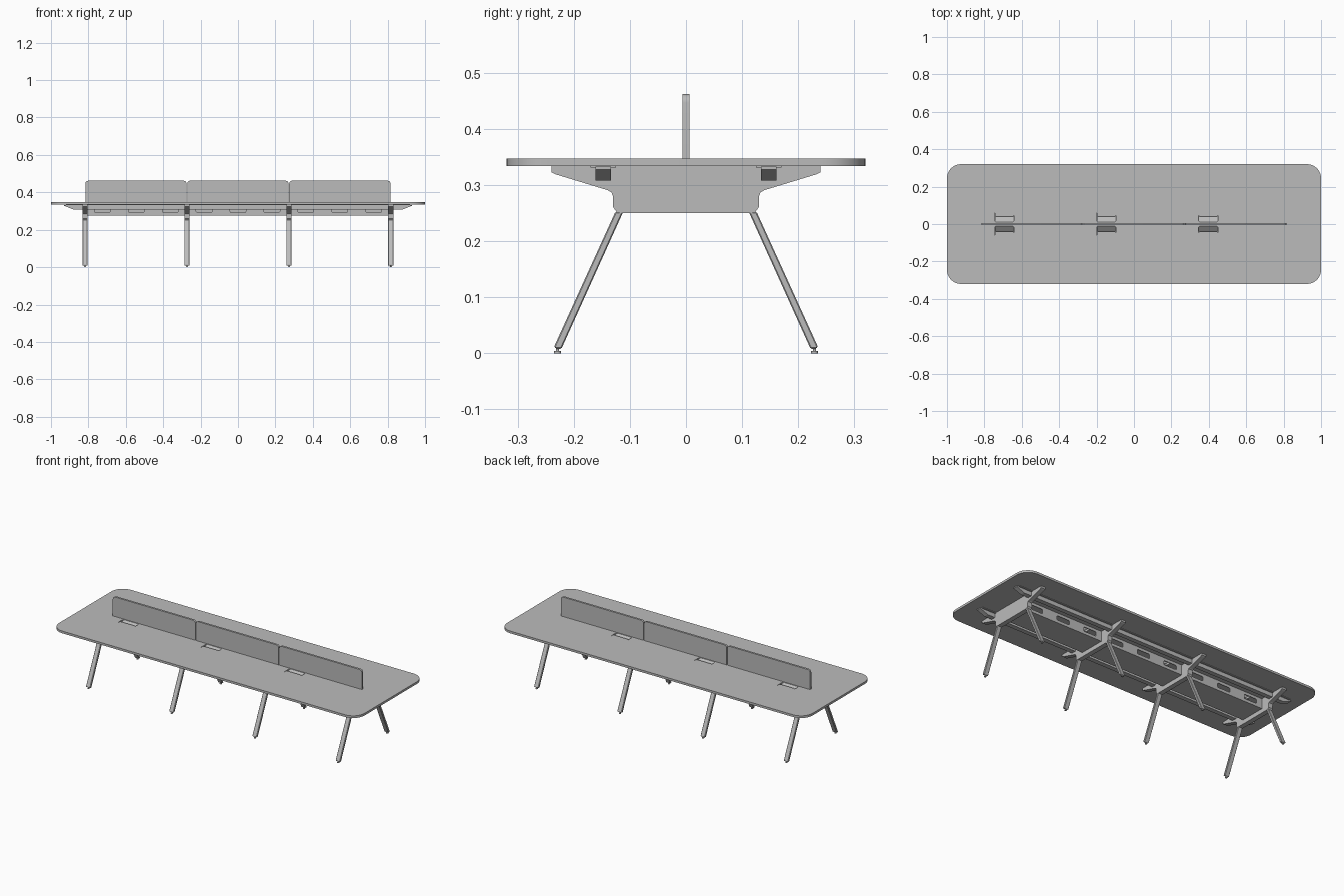
import bpy, bmesh, math
from mathutils import Vector

cube = bpy.data.objects.get("Cube")
if cube:
    bpy.data.objects.remove(cube, do_unlink=True)

GREY = (0.5, 0.5, 0.5, 1)
mat = bpy.data.materials.new("plain grey")
mat.use_nodes = True
mat.diffuse_color = GREY
mat.node_tree.nodes["Principled BSDF"].inputs["Base Color"].default_value = GREY


def prism(name, points, axis, low, high):
    """Extrude a 2D profile along x, y or z from low to high."""
    def place(a, b, c):
        return {"x": (c, a, b), "y": (a, c, b), "z": (a, b, c)}[axis]
    bm = bmesh.new()
    rings = [[bm.verts.new(place(a, b, c)) for a, b in points] for c in (low, high)]
    n = len(points)
    bm.faces.new(rings[0])
    bm.faces.new(rings[1])
    for i in range(n):
        j = (i + 1) % n
        bm.faces.new((rings[0][i], rings[0][j], rings[1][j], rings[1][i]))
    bmesh.ops.recalc_face_normals(bm, faces=bm.faces)
    mesh = bpy.data.meshes.new(name)
    bm.to_mesh(mesh)
    bm.free()
    mesh.materials.append(mat)
    ob = bpy.data.objects.new(name, mesh)
    bpy.context.collection.objects.link(ob)
    return ob


def rounded(a0, a1, b0, b1, r, steps=6, round_low=True):
    """Rectangle outline with rounded corners."""
    if not round_low:
        pts = [(a0, b0), (a1, b0)]
        corners = [(a1 - r, b1 - r, 0), (a0 + r, b1 - r, 90)]
    else:
        pts = []
        corners = [(a1 - r, b1 - r, 0), (a0 + r, b1 - r, 90),
                   (a0 + r, b0 + r, 180), (a1 - r, b0 + r, 270)]
    for ca, cb, start in corners:
        for k in range(steps + 1):
            t = math.radians(start + 90 * k / steps)
            pts.append((ca + r * math.cos(t), cb + r * math.sin(t)))
    return pts


def box(name, x0, x1, y0, y1, z0, z1):
    return prism(name, [(x0, y0), (x1, y0), (x1, y1), (x0, y1)], "z", z0, z1)


def cut(target, cutters):
    for c in cutters:
        c.hide_render = True
        c.hide_viewport = True
        c.display_type = "WIRE"
        m = target.modifiers.new("opening", "BOOLEAN")
        m.operation, m.solver, m.object = "DIFFERENCE", "EXACT", c


def smooth(ob):
    bpy.ops.object.select_all(action="DESELECT")
    bpy.context.view_layer.objects.active = ob
    ob.select_set(True)
    bpy.ops.object.shade_smooth_by_angle(angle=math.radians(30))


FRAMES = [-0.818 + 0.545 * i for i in range(4)]
TOP = 0.347
UNDER = 0.334

# Table top with rounded corners
table_top = prism("table_top", rounded(-1, 1, -0.32, 0.32, 0.075, 10), "z", UNDER, TOP)
smooth(table_top)

# Cable openings on both sides of each screen, with a sloped flap and flat lid
openings = []
for i in range(3):
    x = -0.693 + 0.545 * i
    for s in (-1, 1):
        y0, y1 = sorted((s * 0.01, s * 0.067))
        openings.append(prism("opening_cutter", rounded(x - 0.052, x + 0.052, y0, y1, 0.012),
                              "z", 0.32, 0.36))
        prism("cable_flap", [(s * 0.010, TOP - 0.001), (s * 0.040, 0.322),
                             (s * 0.040, 0.319), (s * 0.010, 0.343)], "x", x - 0.051, x + 0.051)
        y0, y1 = sorted((s * 0.040, s * 0.066))
        prism("cable_lid", rounded(x - 0.051, x + 0.051, y0, y1, 0.008), "z", 0.341, TOP - 0.001)
cut(table_top, openings)

# Divider screens
for a, b in zip(FRAMES, FRAMES[1:]):
    smooth(prism("divider_screen", rounded(a + 0.002, b - 0.002, TOP - 0.002, 0.462, 0.015,
                                           round_low=False), "y", -0.006, 0.006))

# Half outline of the frame bracket: arm, curved neck and knee
half = [(0.114, 0.25), (0.123, 0.251), (0.130, 0.261), (0.130, 0.280),
        (0.133, 0.287), (0.140, 0.291), (0.232, 0.319), (0.240, 0.323), (0.240, UNDER)]
bracket = half + [(-y, z) for y, z in reversed(half)]

for x in FRAMES:
    prism("frame_bracket", bracket, "x", x - 0.014, x + 0.014)
    for s in (-1, 1):
        # Splayed leg
        leg = prism("leg", [(s * 0.112, 0.252), (s * 0.126, 0.252),
                            (s * 0.235, 0.012), (s * 0.232, 0.008), (s * 0.222, 0.008)],
                    "x", x - 0.014, x + 0.014)
        bevel = leg.modifiers.new("edge", "BEVEL")
        bevel.width, bevel.segments = 0.002, 1
        # Levelling foot: stem and pad
        for name, r, z0, z1 in (("foot_stem", 0.003, 0.003, 0.01), ("foot_pad", 0.006, 0, 0.004)):
            ring = [(x + r * math.cos(k * math.pi / 8), s * 0.229 + r * math.sin(k * math.pi / 8))
                    for k in range(16)]
            smooth(prism(name, ring, "z", z0, z1))

# Long support beams with slanted ends and a mounting flange
for s in (-1, 1):
    y0, y1 = sorted((s * 0.134, s * 0.161))
    prism("support_beam", [(-0.93, 0.333), (-0.93, 0.328), (-0.88, 0.308),
                           (0.88, 0.308), (0.93, 0.328), (0.93, 0.333)], "y", y0, y1)
    y0, y1 = sorted((s * 0.125, s * 0.17))
    box("beam_flange", -0.92, 0.92, y0, y1, 0.331, UNDER)

# Cable tray: slotted side walls, floor and inner divider
END = FRAMES[-1]
for s in (-1, 1):
    y0, y1 = sorted((s * 0.073, s * 0.077))
    wall = box("tray_wall", -END, END, y0, y1, 0.275, UNDER)
    slots = [prism("slot_cutter", rounded(x - 0.042, x + 0.042, 0.292, 0.318, 0.007),
                   "y", y0 - 0.01, y1 + 0.01)
             for x in [0.1815 * k for k in range(-4, 5)]]
    cut(wall, slots)
box("tray_floor", -END, END, -0.073, 0.073, 0.275, 0.278)
box("tray_divider", -END, END, -0.002, 0.002, 0.278, UNDER)
